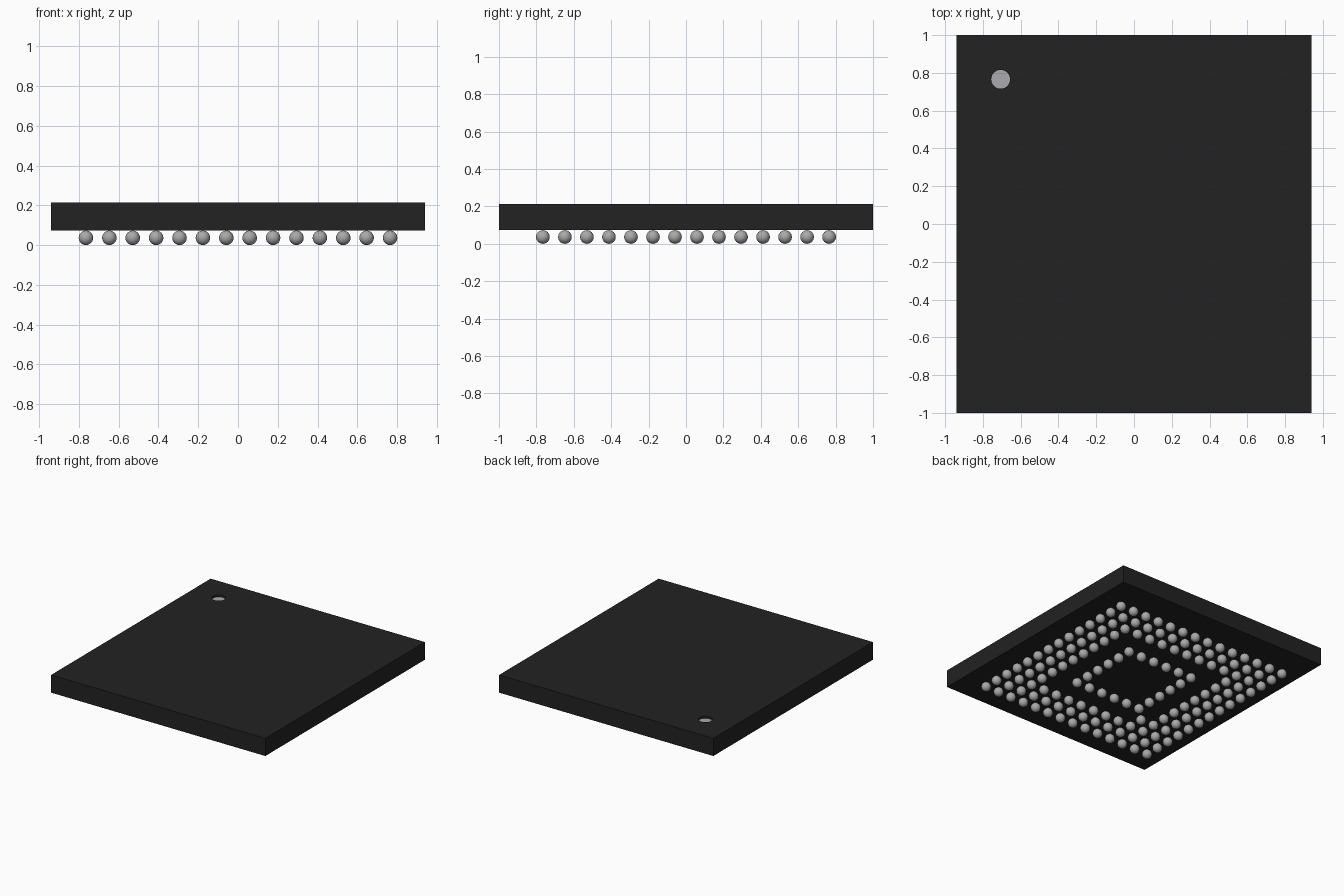
import bpy
import bmesh
from mathutils import Matrix

if "Cube" in bpy.data.objects:
    bpy.data.objects.remove(bpy.data.objects["Cube"], do_unlink=True)

WIDTH, DEPTH = 1.88, 2.0
BOTTOM, TOP = 0.073, 0.213
BALL_RADIUS, PITCH, COUNT = 0.0365, 0.1177, 14
DOT_X, DOT_Y, DOT_RADIUS, DOT_DEPTH = -0.706, 0.766, 0.05, 0.018


def make_material(name, color):
    mat = bpy.data.materials.new(name)
    mat.use_nodes = True
    mat.diffuse_color = (*color, 1)
    mat.node_tree.nodes["Principled BSDF"].inputs["Base Color"].default_value = (*color, 1)
    return mat


def add_object(name, bm, mat):
    mesh = bpy.data.meshes.new(name)
    bm.to_mesh(mesh)
    bm.free()
    mesh.materials.append(mat)
    obj = bpy.data.objects.new(name, mesh)
    bpy.context.collection.objects.link(obj)
    return obj


def cylinder(name, z_low, z_high, mat):
    bm = bmesh.new()
    bmesh.ops.create_cone(
        bm, cap_ends=True, segments=32, radius1=DOT_RADIUS, radius2=DOT_RADIUS,
        depth=z_high - z_low,
        matrix=Matrix.Translation((DOT_X, DOT_Y, (z_low + z_high) / 2)))
    return add_object(name, bm, mat)


black = make_material("black_resin", (0.016, 0.016, 0.016))
silver = make_material("silver_solder", (0.4, 0.4, 0.4))
marker_grey = make_material("marker_grey", (0.41, 0.4, 0.43))

# Package body
bm = bmesh.new()
bmesh.ops.create_cube(
    bm, size=1,
    matrix=Matrix.Translation((0, 0, (BOTTOM + TOP) / 2))
    @ Matrix.Diagonal((WIDTH, DEPTH, TOP - BOTTOM, 1)))
body = add_object("package_body", bm, black)

# Round recess for the corner marker
floor = TOP - DOT_DEPTH
cutter = cylinder("recess_cutter", floor, TOP + 0.05, black)
cutter.hide_render = True
cut = body.modifiers.new("marker_recess", "BOOLEAN")
cut.operation = "DIFFERENCE"
cut.solver = "EXACT"
cut.object = cutter
bpy.context.view_layer.objects.active = body
bpy.ops.object.modifier_apply(modifier=cut.name)
bpy.data.objects.remove(cutter, do_unlink=True)

# Marker disc on the recess floor
cylinder("corner_marker", floor - 0.002, floor + 0.002, marker_grey)

# Solder balls: three outer rings, one inner ring and a single index ball
bm = bmesh.new()
for col in range(COUNT):
    for row in range(COUNT):
        ring = min(col, row, COUNT - 1 - col, COUNT - 1 - row)
        if ring in (0, 1, 2, 4) or (col, row) == (3, 3):
            x = (col - (COUNT - 1) / 2) * PITCH
            y = (row - (COUNT - 1) / 2) * PITCH
            bmesh.ops.create_uvsphere(
                bm, u_segments=20, v_segments=12, radius=BALL_RADIUS,
                matrix=Matrix.Translation((x, y, BALL_RADIUS)))
for face in bm.faces:
    face.smooth = True
add_object("solder_balls", bm, silver)
